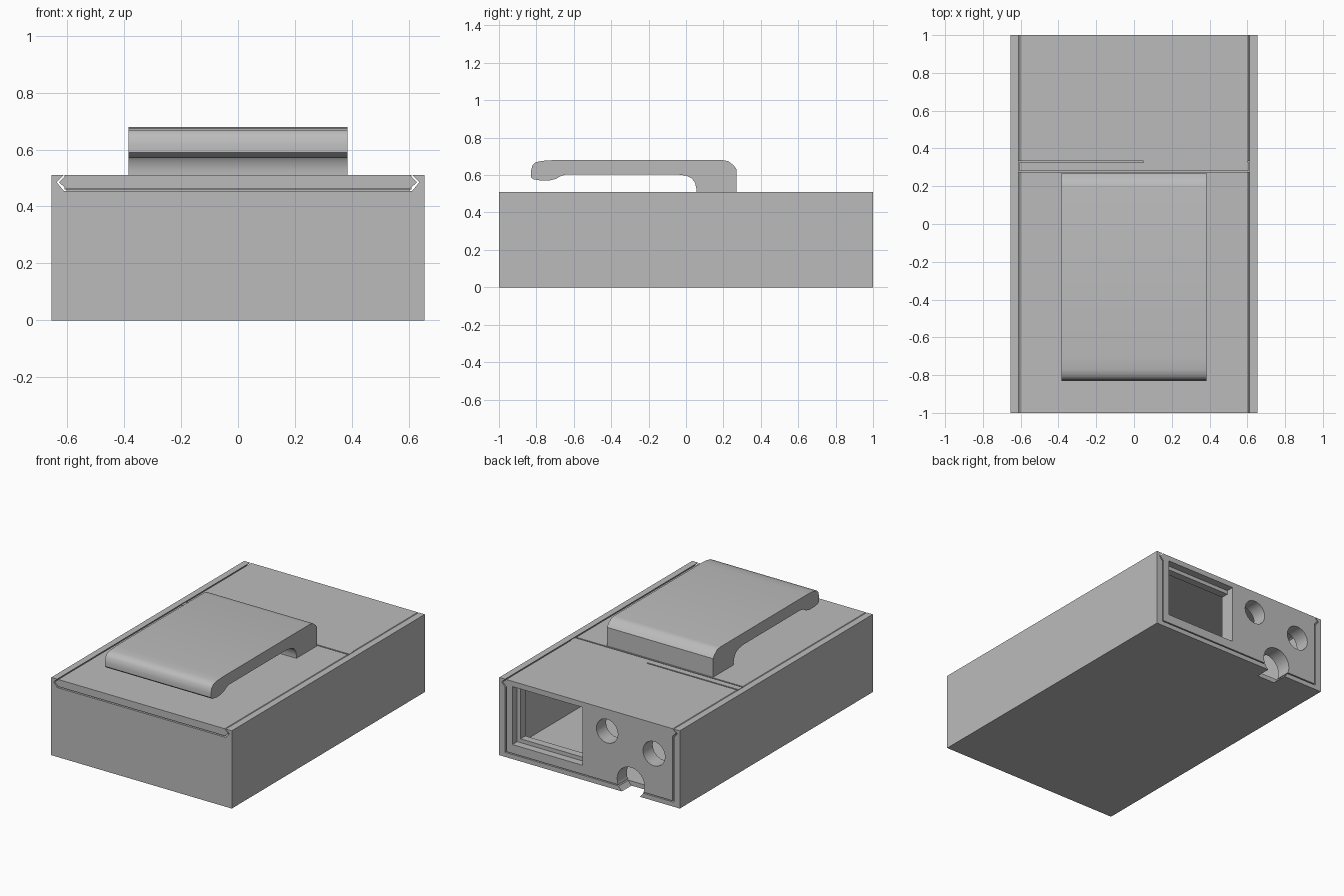
import bpy, bmesh, math

if "Cube" in bpy.data.objects:
    bpy.data.objects.remove(bpy.data.objects["Cube"])

grey = bpy.data.materials.new("plain_grey")
grey.diffuse_color = (0.5, 0.5, 0.5, 1)
grey.use_nodes = True
grey.node_tree.nodes["Principled BSDF"].inputs["Base Color"].default_value = grey.diffuse_color


def prism(name, pts, axis, lo, hi):
    """Extrude a closed outline: axis 'x' takes (y, z) points, axis 'y' takes (x, z)."""
    bm = bmesh.new()
    place = (lambda p, t: (t, p[0], p[1])) if axis == 'x' else (lambda p, t: (p[0], t, p[1]))
    a = [bm.verts.new(place(p, lo)) for p in pts]
    b = [bm.verts.new(place(p, hi)) for p in pts]
    bm.faces.new(a)
    bm.faces.new(b[::-1])
    for i in range(len(pts)):
        j = (i + 1) % len(pts)
        bm.faces.new((a[i], b[i], b[j], a[j]))
    bmesh.ops.recalc_face_normals(bm, faces=bm.faces)
    me = bpy.data.meshes.new(name)
    bm.to_mesh(me)
    bm.free()
    me.materials.append(grey)
    ob = bpy.data.objects.new(name, me)
    bpy.context.collection.objects.link(ob)
    return ob


def box(name, x0, x1, y0, y1, z0, z1):
    return prism(name, [(x0, z0), (x1, z0), (x1, z1), (x0, z1)], 'y', y0, y1)


def hole(x, z, r, y0, y1):
    n = 24
    pts = [(x + r * math.cos(2 * math.pi * i / n), z + r * math.sin(2 * math.pi * i / n))
           for i in range(n)]
    return prism("hole_cutter", pts, 'y', y0, y1)


def boolean(ob, other, op='DIFFERENCE'):
    m = ob.modifiers.new("cut", 'BOOLEAN')
    m.object, m.operation, m.solver = other, op, 'EXACT'
    bpy.context.view_layer.objects.active = ob
    bpy.ops.object.modifier_apply(modifier=m.name)
    bpy.data.objects.remove(other)


def smooth(ob, deg):
    bpy.ops.object.select_all(action='DESELECT')
    ob.select_set(True)
    bpy.context.view_layer.objects.active = ob
    bpy.ops.object.shade_smooth_by_angle(angle=math.radians(deg))


def tongue(g, top):
    """Pointed sliding-lid cross-section, grown by g for the matching channel."""
    half = [(0.607 + g, 0.46 - g), (0.632 + g, 0.485), (0.607 + g, 0.51)]
    if top:
        half.append((0.607 + g, 0.55))
    return half + [(-x, z) for x, z in reversed(half)]


# open case: hollow inside, lid channel on top, back end open
case = box("case", -0.655, 0.655, -1, 1, 0, 0.51)
boolean(case, box("cavity", -0.612, 0.612, -0.95, 1.1, 0.03, 0.458))
boolean(case, prism("channel", tongue(0.005, True), 'y', -1.1, 1.1))
boolean(case, hole(-0.30, 0.075, 0.10, 0.9, 1.1))

# front lid
prism("front_lid", tongue(-0.003, False), 'y', -1, 0.275)

# cross strip between the lids, joined to the back lid on one half
box("cross_strip", -0.609, 0.609, 0.284, 0.325, 0.46, 0.51)
box("strip_joint", 0.05, 0.604, 0.325, 0.335, 0.46, 0.51)

# back lid with the end panel hanging from it
prism("back_lid", tongue(-0.003, False), 'y', 0.334, 1)
panel = box("end_panel", -0.603, 0.603, 0.90, 1, 0.037, 0.46)
boolean(panel, box("top_fill", -0.603, 0.603, 0.90, 1, 0.45, 0.509), 'UNION')
boolean(panel, box("window_outer", 0.05, 0.56, 0.95, 1.1, 0.095, 0.475))
boolean(panel, box("window_inner", 0.05, 0.535, 0.8, 1.1, 0.12, 0.45))
for x, z, r in [(-0.128, 0.367, 0.078), (-0.468, 0.31, 0.08), (-0.30, 0.075, 0.10)]:
    boolean(panel, hole(x, z, r, 0.8, 1.1))
smooth(panel, 30)
# window reaches into the lid edge
lid = bpy.data.objects["back_lid"]
boolean(lid, box("window_lid", 0.05, 0.56, 0.95, 1.1, 0.095, 0.475))

# belt clip: side profile (y, z)
clip = prism("belt_clip", [
    (0.055, 0.51), (0.27, 0.51), (0.27, 0.632), (0.255, 0.652), (0.225, 0.675), (0.195, 0.68),
    (-0.71, 0.68), (-0.77, 0.676), (-0.805, 0.668), (-0.822, 0.65), (-0.83, 0.615),
    (-0.83, 0.59), (-0.815, 0.577), (-0.77, 0.57), (-0.73, 0.571), (-0.695, 0.58),
    (-0.67, 0.595), (-0.64, 0.604), (-0.05, 0.604), (0.0, 0.597), (0.03, 0.583),
    (0.048, 0.56), (0.055, 0.53)], 'x', -0.385, 0.385)
smooth(clip, 35)
